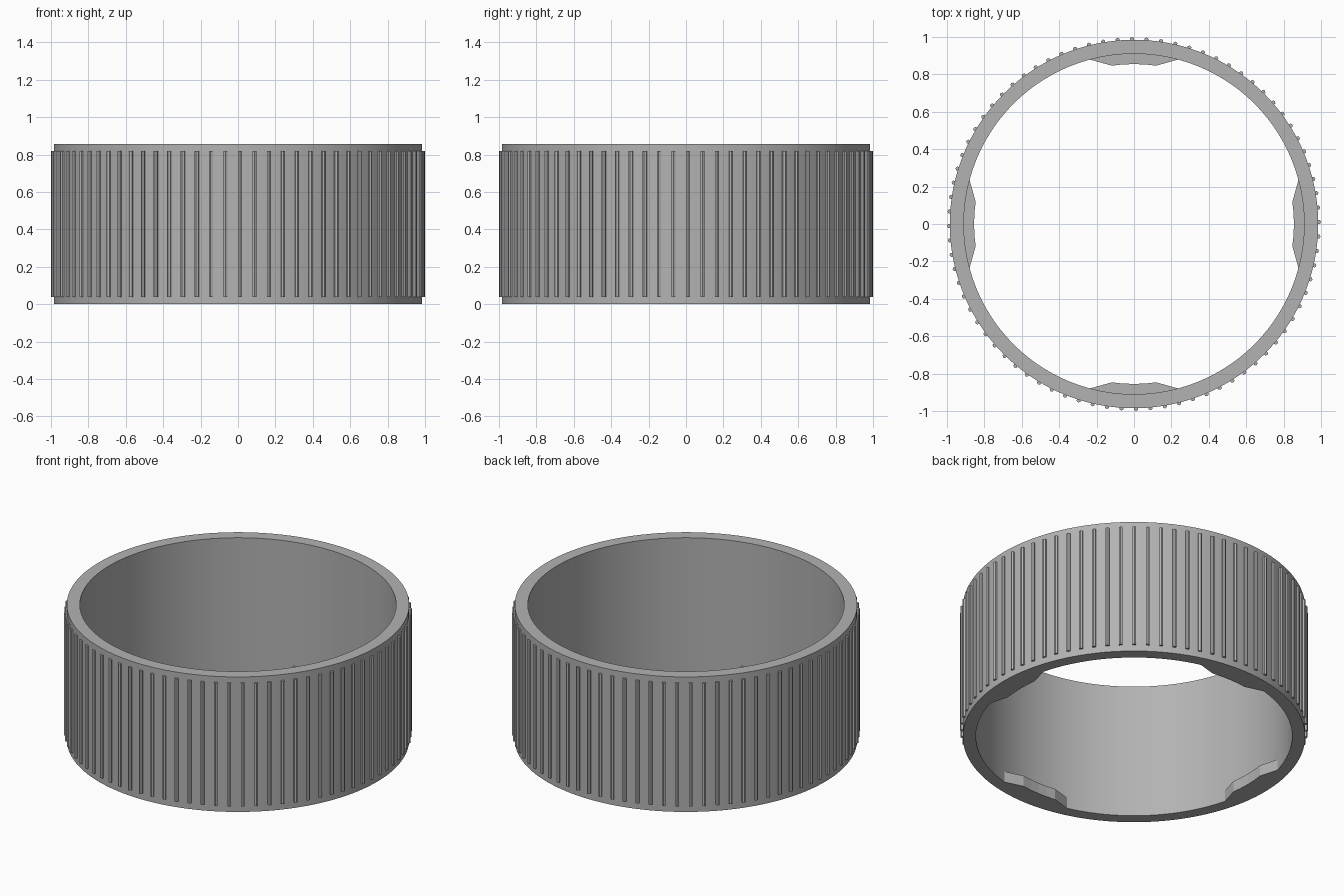
import bpy, bmesh
from math import sin, cos, radians, tau

if "Cube" in bpy.data.objects:
    bpy.data.objects.remove(bpy.data.objects["Cube"], do_unlink=True)

HEIGHT, OUTER, INNER = 0.857, 0.985, 0.91

grey = bpy.data.materials.new("mid_grey")
grey.use_nodes = True
grey.diffuse_color = (0.45, 0.45, 0.45, 1)
grey.node_tree.nodes["Principled BSDF"].inputs["Base Color"].default_value = grey.diffuse_color


def polar(radius, degrees):
    a = radians(degrees)
    return radius * cos(a), radius * sin(a)


def add_prism(bm, outline, bottom, top):
    """Extrude a counter-clockwise outline between two heights."""
    low = [bm.verts.new((x, y, bottom)) for x, y in outline]
    high = [bm.verts.new((x, y, top)) for x, y in outline]
    bm.faces.new(low[::-1])
    bm.faces.new(high)
    for i in range(len(outline)):
        j = (i + 1) % len(outline)
        bm.faces.new((low[i], low[j], high[j], high[i]))


def finish(name, bm, smooth=False):
    bmesh.ops.recalc_face_normals(bm, faces=bm.faces)
    mesh = bpy.data.meshes.new(name)
    bm.to_mesh(mesh)
    bm.free()
    mesh.materials.append(grey)
    obj = bpy.data.objects.new(name, mesh)
    bpy.context.collection.objects.link(obj)
    if smooth:
        bpy.ops.object.select_all(action='DESELECT')
        obj.select_set(True)
        bpy.context.view_layer.objects.active = obj
        bpy.ops.object.shade_smooth_by_angle(angle=radians(30))


# Plain ring wall, spun from its rectangular section
bm = bmesh.new()
section = [(INNER, 0), (OUTER, 0), (OUTER, HEIGHT), (INNER, HEIGHT)]
SEGMENTS = 160
rings = [[bm.verts.new((*polar(r, 360 * s / SEGMENTS), z)) for r, z in section]
         for s in range(SEGMENTS)]
for s in range(SEGMENTS):
    a, b = rings[s], rings[(s + 1) % SEGMENTS]
    for i in range(4):
        j = (i + 1) % 4
        bm.faces.new((a[i], b[i], b[j], a[j]))
finish("ring_wall", bm, smooth=True)

# Grip ribs: slim six-sided bars half sunk into the outside
bm = bmesh.new()
RIBS = 80
for n in range(RIBS):
    angle = 360 * n / RIBS + 0.6
    cx, cy = polar(0.988, angle)
    bar = []
    for k in range(6):
        dx, dy = polar(0.012, angle + 60 * k)
        bar.append((cx + dx, cy + dy))
    add_prism(bm, bar, 0.04, 0.82)
finish("grip_ribs", bm)

# Four snap tabs inside the lower edge, tapering into the wall
bm = bmesh.new()
for quarter in range(4):
    mid = 90 * quarter
    back = [polar(INNER + 0.01, mid + t) for t in range(-16, 17, 4)]
    front = [polar(0.855, mid + t) for t in (8, 4, 0, -4, -8)]
    add_prism(bm, back + front, 0, 0.07)
finish("snap_tabs", bm)
